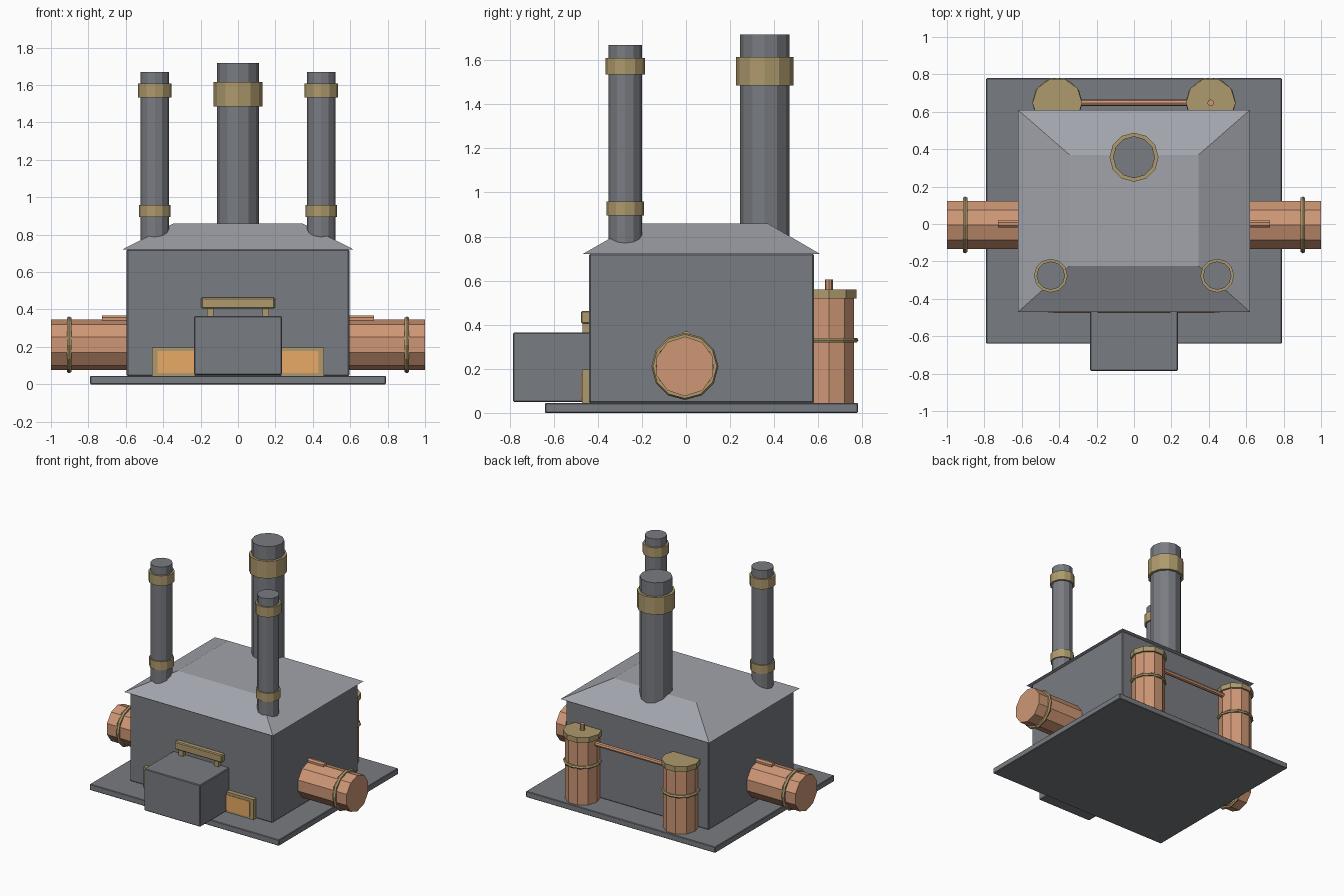
import bpy, bmesh
from math import pi
from mathutils import Matrix

if "Cube" in bpy.data.objects:
    bpy.data.objects.remove(bpy.data.objects["Cube"])


def mat(name, rgb):
    m = bpy.data.materials.new(name)
    m.diffuse_color = (*rgb, 1)
    m.use_nodes = True
    m.node_tree.nodes["Principled BSDF"].inputs["Base Color"].default_value = m.diffuse_color
    return m


IRON = mat("iron", (0.19, 0.2, 0.22))
ROOF = mat("roof_iron", (0.36, 0.37, 0.41))
COPPER = mat("copper", (0.62, 0.31, 0.18))
BRASS = mat("brass", (0.42, 0.32, 0.15))
GLOW = mat("ember_glow", (0.8, 0.4, 0.13))


def add(name, bm, material):
    bmesh.ops.recalc_face_normals(bm, faces=bm.faces)
    me = bpy.data.meshes.new(name)
    bm.to_mesh(me)
    bm.free()
    ob = bpy.data.objects.new(name, me)
    bpy.context.collection.objects.link(ob)
    me.materials.append(material)
    return ob


def box(name, x, y, z, material, bevel=0.0):
    """Box from (min, max) ranges, optionally with eased edges."""
    bm = bmesh.new()
    bmesh.ops.create_cube(bm, size=1)
    for v in bm.verts:
        v.co = [(r[0] + r[1]) / 2 + c * (r[1] - r[0]) for r, c in zip((x, y, z), v.co)]
    ob = add(name, bm, material)
    if bevel:
        b = ob.modifiers.new("eased_edges", "BEVEL")
        b.width, b.segments = bevel, 1
    return ob


def axis_matrix(axis):
    return Matrix.Rotation(pi / 2, 4, "Y") if axis == "X" else Matrix.Identity(4)


def cyl(name, centre, r, length, material, sides=12, axis="Z", spin=0.0):
    bm = bmesh.new()
    m = Matrix.Translation(centre) @ axis_matrix(axis) @ Matrix.Rotation(spin, 4, "Z")
    bmesh.ops.create_cone(bm, cap_ends=True, segments=sides, radius1=r, radius2=r,
                          depth=length, matrix=m)
    return add(name, bm, material)


def ring(name, centre, r, minor, material, axis="Z", sides=12):
    bpy.ops.mesh.primitive_torus_add(major_radius=r, minor_radius=minor,
                                     major_segments=sides, minor_segments=6)
    ob = bpy.context.object
    ob.name = name
    ob.data.transform(Matrix.Translation(centre) @ axis_matrix(axis))
    ob.data.materials.append(material)
    return ob


# base plate, furnace body and front firebox
box("base_plate", (-0.79, 0.79), (-0.64, 0.78), (0, 0.045), IRON, 0.004)
box("furnace_body", (-0.595, 0.595), (-0.44, 0.58), (0.045, 0.722), IRON, 0.006)
box("firebox", (-0.235, 0.235), (-0.785, -0.43), (0.05, 0.365), IRON, 0.005)

# hipped roof with flat top
roof = box("roof", (-0.62, 0.62), (-0.47, 0.61), (0.72, 0.86), ROOF)
for v in roof.data.vertices:
    if v.co.z > 0.8:
        v.co.x = 0.345 if v.co.x > 0 else -0.345
        v.co.y = 0.37 if v.co.y > 0 else -0.225

# brass handle bar above the firebox
box("handle_bar", (-0.197, 0.197), (-0.477, -0.435), (0.405, 0.463), BRASS, 0.006)

# large rear chimney with collar
cyl("main_chimney", (0, 0.357, 1.21), 0.112, 1.015, IRON)
cyl("main_chimney_collar", (0, 0.357, 1.55), 0.131, 0.13, BRASS)

# parts repeated on the left and right
for s, side in ((-1, "left"), (1, "right")):
    # handle foot
    box(f"handle_foot_{side}", sorted((s * 0.13, s * 0.166)), (-0.47, -0.435),
        (0.36, 0.41), BRASS)

    # glowing vents beside the firebox
    box(f"vent_frame_{side}", sorted((s * 0.23, s * 0.46)), (-0.472, -0.435),
        (0.045, 0.197), BRASS)
    box(f"vent_glow_{side}", sorted((s * 0.232, s * 0.43)), (-0.476, -0.46),
        (0.06, 0.177), GLOW)

    # side pipe with brass ring and small feed rod
    cyl(f"side_pipe_{side}", (s * 0.785, -0.005, 0.211), 0.135, 0.43, COPPER, 10, "X", pi / 2)
    ring(f"side_pipe_ring_{side}", (s * 0.903, -0.005, 0.211), 0.138, 0.014, BRASS, "X")
    cyl(f"feed_rod_{side}", (s * 0.65, 0, 0.35), 0.02, 0.155, COPPER, 8, "X", pi / 8)

    # slim front chimney with two bands
    cx, cy = s * 0.445, -0.276
    cyl(f"front_chimney_{side}", (cx, cy, 1.21), 0.076, 0.92, IRON)
    cyl(f"chimney_upper_band_{side}", (cx, cy, 1.572), 0.09, 0.075, BRASS)
    cyl(f"chimney_lower_band_{side}", (cx, cy, 0.927), 0.085, 0.065, BRASS)

    # rear copper tank with cap and ring
    tx, ty = s * 0.41, 0.648
    cyl(f"rear_tank_{side}", (tx, ty, 0.285), 0.12, 0.48, COPPER, 10, "Z", pi / 2)
    cyl(f"tank_cap_{side}", (tx, ty, 0.54), 0.133, 0.04, BRASS, 10, "Z", pi / 2)
    ring(f"tank_ring_{side}", (tx, ty, 0.33), 0.122, 0.012, BRASS)

# rod joining the tanks and the valve stem on one of them
cyl("tank_link_rod", (0, 0.648, 0.485), 0.018, 0.7, COPPER, 8, "X")
cyl("valve_stem", (0.41, 0.648, 0.575), 0.018, 0.06, COPPER, 8)
